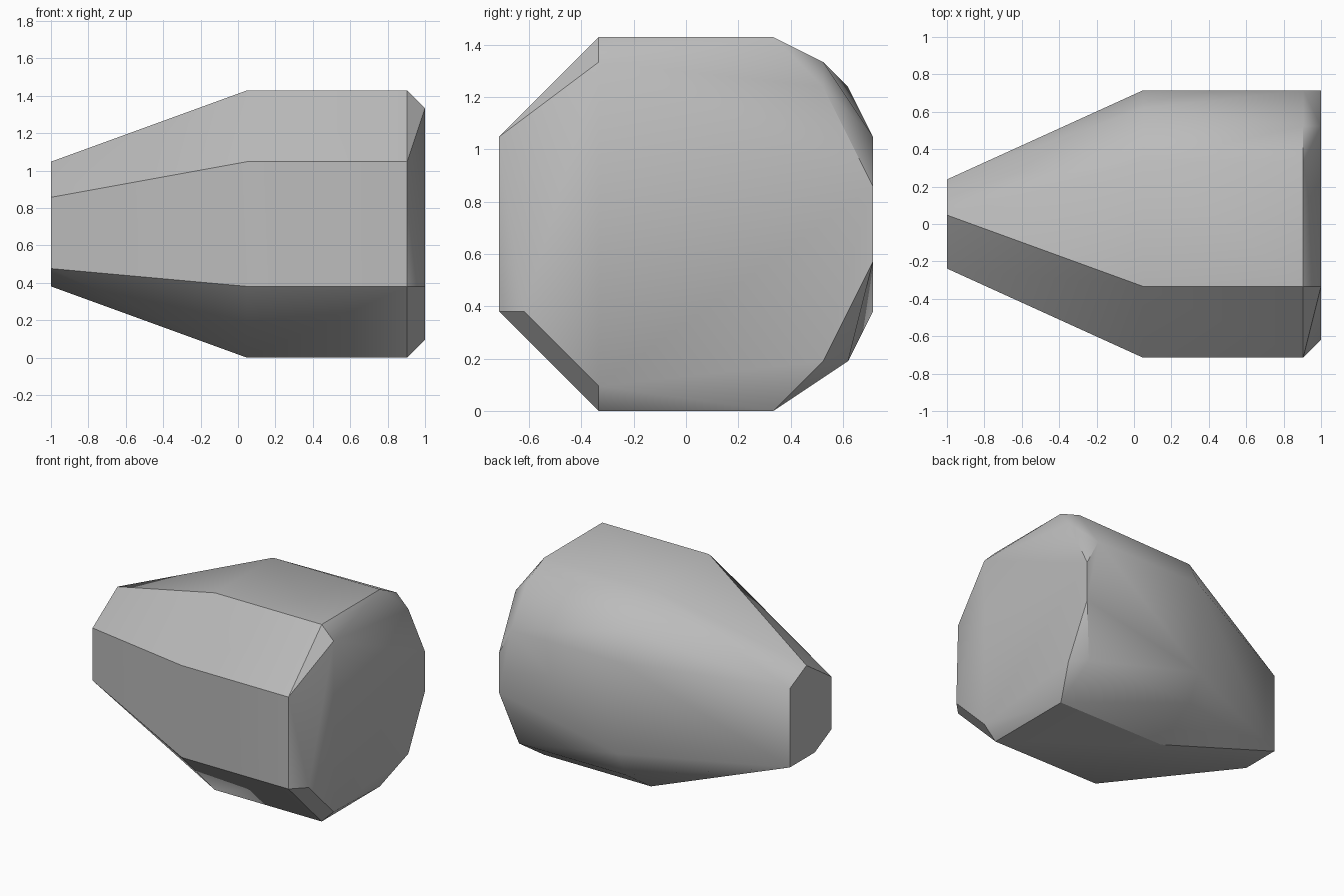
import bpy, bmesh, math

cube = bpy.data.objects.get("Cube")
if cube:
    bpy.data.objects.remove(cube, do_unlink=True)

U = 2 / 21  # grid step

mat = bpy.data.materials.new("stone_grey")
mat.use_nodes = True
grey = (0.5, 0.5, 0.5, 1)
mat.diffuse_color = grey
mat.node_tree.nodes["Principled BSDF"].inputs["Base Color"].default_value = grey

# Cross-sections along x: corner positions (y, z) in grid steps
octagon = [(-7.5, 11), (-3.5, 15), (3.5, 15), (7.5, 11), (3.5, 0), (-3.5, 0), (-7.5, 4)]
sections = {
    -10.5: [(-2.5, 9), (-2.5, 5), (-.5, 4), (2.5, 4), (2.5, 10), (.5, 11)],  # narrow end
    .5: octagon + [(6.5, 13), (7.5, 4), (6.5, 2)],                           # shoulder
    9.5: octagon + [(5.5, 14), (6.5, 2)],                                    # broad body
    10.5: [(-6.5, 4), (-3.5, 1), (5.5, 2), (7.5, 6),
           (7.5, 9), (5.5, 13), (-3.5, 14)],                                 # chipped broad end
}

# Wrap the sections in one faceted boulder
bm = bmesh.new()
for x, ring in sections.items():
    for y, z in ring:
        bm.verts.new((x * U, y * U, z * U))
bmesh.ops.convex_hull(bm, input=bm.verts[:])
bmesh.ops.delete(bm, geom=[v for v in bm.verts if not v.link_faces], context="VERTS")
bmesh.ops.dissolve_limit(bm, angle_limit=math.radians(0.5), verts=bm.verts[:], edges=bm.edges[:])
bmesh.ops.recalc_face_normals(bm, faces=bm.faces[:])

mesh = bpy.data.meshes.new("boulder")
bm.to_mesh(mesh)
bm.free()
mesh.materials.append(mat)
boulder = bpy.data.objects.new("boulder", mesh)
bpy.context.collection.objects.link(boulder)

# Soft shading across shallow facets, crisp edges elsewhere
bpy.ops.object.select_all(action="DESELECT")
boulder.select_set(True)
bpy.context.view_layer.objects.active = boulder
bpy.ops.object.shade_smooth_by_angle(angle=math.radians(30))
